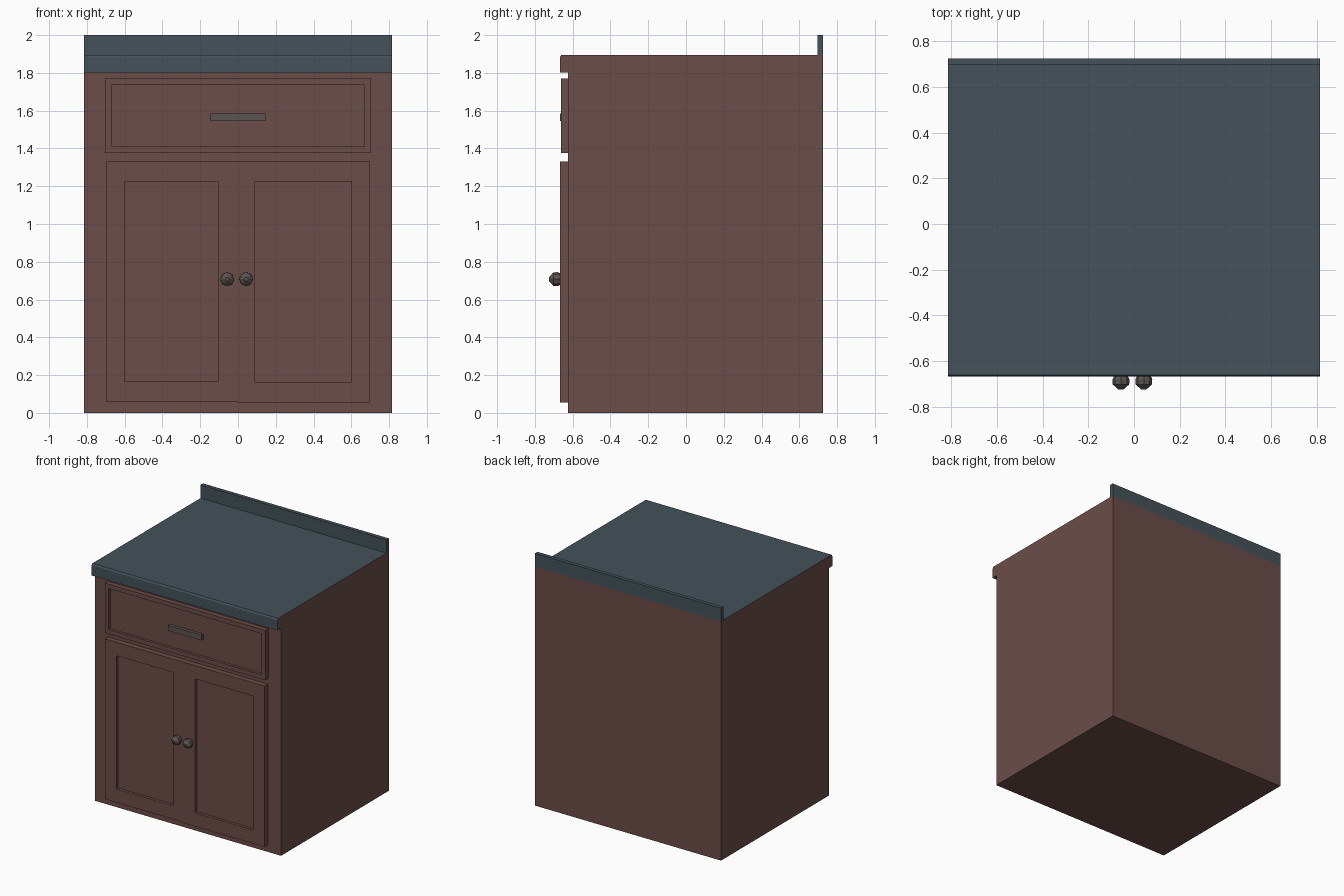
import bpy, bmesh, math

if "Cube" in bpy.data.objects:
    bpy.data.objects.remove(bpy.data.objects["Cube"])


def material(name, rgb):
    m = bpy.data.materials.new(name)
    m.diffuse_color = (*rgb, 1)
    m.use_nodes = True
    m.node_tree.nodes["Principled BSDF"].inputs["Base Color"].default_value = m.diffuse_color
    return m


wood = material("brown wood", (0.145, 0.075, 0.065))
slate = material("slate blue", (0.058, 0.085, 0.103))
metal = material("dark grey metal", (0.105, 0.09, 0.085))


def finish(bm, name, *mats):
    bmesh.ops.recalc_face_normals(bm, faces=bm.faces)
    me = bpy.data.meshes.new(name)
    bm.to_mesh(me)
    bm.free()
    for m in mats:
        me.materials.append(m)
    ob = bpy.data.objects.new(name, me)
    bpy.context.collection.objects.link(ob)
    return ob


def loft(bm, loops, cap_start=True):
    rings = [[bm.verts.new(p) for p in lp] for lp in loops]
    n = len(rings[0])
    for a, b in zip(rings, rings[1:]):
        for i in range(n):
            j = (i + 1) % n
            bm.faces.new((a[i], a[j], b[j], b[i]))
    bm.faces.new(rings[-1])
    if cap_start:
        bm.faces.new(rings[0])


def box(name, x0, x1, y0, y1, z0, z1, mat):
    bm = bmesh.new()
    loft(bm, [rect(x0, x1, z0, z1, y) for y in (y0, y1)])
    return finish(bm, name, mat)


def rect(x0, x1, z0, z1, y):
    return [(x0, y, z0), (x1, y, z0), (x1, y, z1), (x0, y, z1)]


def framed_panel(name, outer, inner, front, floor):
    """Raised frame around a recessed flat panel."""
    bm = bmesh.new()
    loft(bm, [rect(*outer, -0.62), rect(*outer, front),
              rect(*inner, front), rect(*inner, floor)])
    return finish(bm, name, wood)


# Cabinet body with overhanging worktop: one side profile, slate on the top and lip
W = 0.815
profile = [(-0.625, 0), (0.725, 0), (0.725, 1.895), (-0.66, 1.895),
           (-0.668, 1.883), (-0.668, 1.802), (-0.625, 1.802)]
bm = bmesh.new()
loft(bm, [[(x, y, z) for y, z in profile] for x in (-W, W)])
bm.normal_update()
for f in bm.faces:
    if f.calc_center_median().z > 1.78 and abs(f.normal.x) < 0.5:
        f.material_index = 1
finish(bm, "cabinet_body", wood, slate)

# Backsplash
box("backsplash", -W, W, 0.695, 0.725, 1.895, 2.0, slate)

# Drawer and its bar handle
framed_panel("drawer_front", (-0.703, 0.703, 1.375, 1.77),
             (-0.67, 0.67, 1.41, 1.735), -0.662, -0.642)
box("drawer_handle", -0.148, 0.146, -0.668, -0.635, 1.544, 1.586, metal)

# Doors
framed_panel("left_door", (-0.70, 0.0, 0.06, 1.33),
             (-0.60, -0.105, 0.167, 1.224), -0.667, -0.645)
framed_panel("right_door", (0.0, 0.70, 0.055, 1.33),
             (0.09, 0.60, 0.163, 1.224), -0.667, -0.645)

# Eight-sided door knobs
for name, cx in (("left_knob", -0.057), ("right_knob", 0.043)):
    bm = bmesh.new()
    loft(bm, [[(cx + r * math.cos(i * math.pi / 4), y, 0.708 + r * math.sin(i * math.pi / 4))
               for i in range(8)]
              for r, y in ((0.028, -0.66), (0.037, -0.68), (0.036, -0.702), (0.01, -0.725))])
    finish(bm, name, metal)
